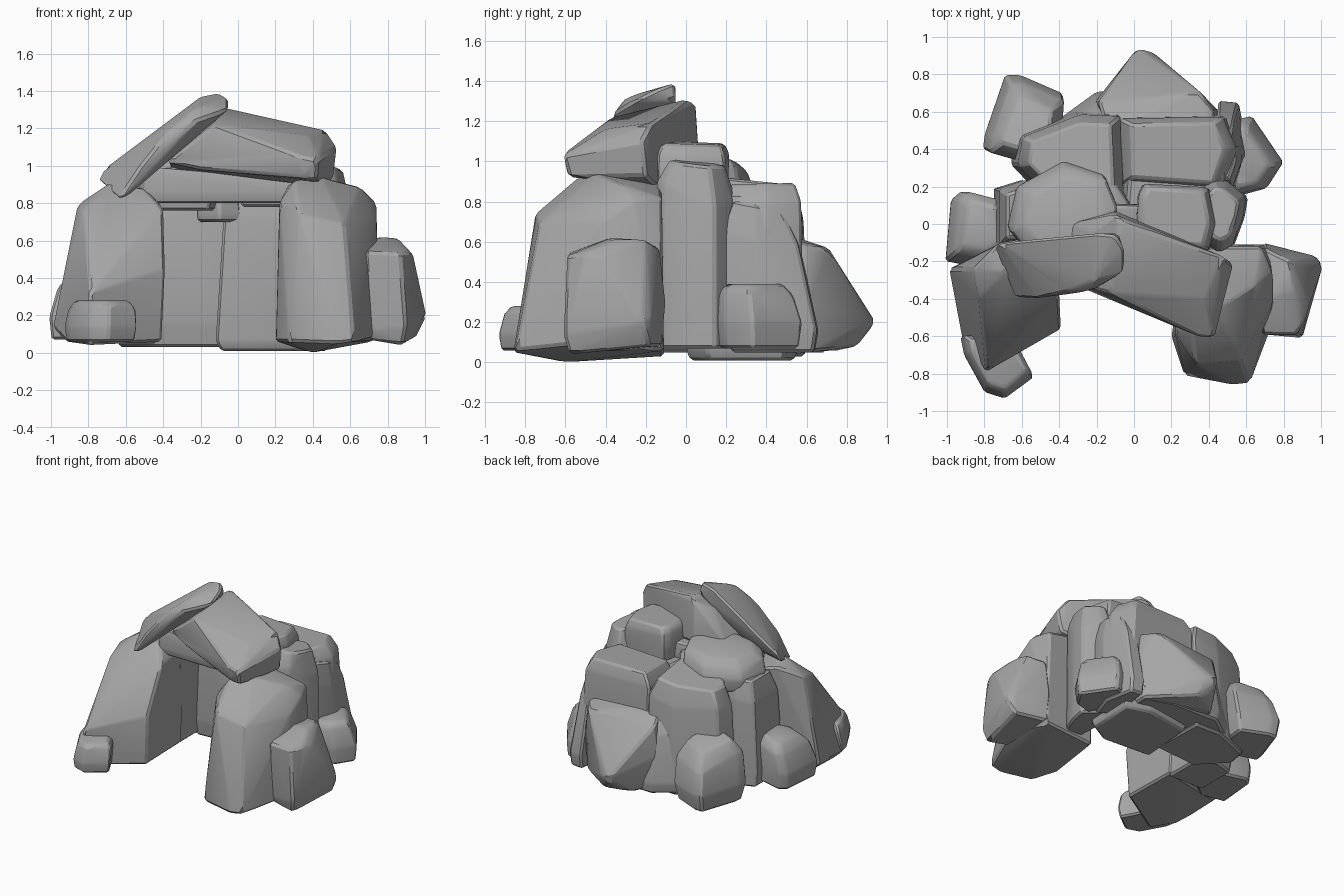
import bpy, bmesh, random
from mathutils import Vector

random.seed(4)
stone = bpy.data.materials.new("stone_grey")
stone.diffuse_color = (0.38, 0.38, 0.38, 1)


def hull(name, pts, bevel=0.014):
    """Faceted stone: convex hull of a few points with softened edges."""
    bm = bmesh.new()
    for p in pts:
        bm.verts.new(p)
    bmesh.ops.convex_hull(bm, input=bm.verts[:])
    loose = [v for v in bm.verts if not v.link_faces]
    bmesh.ops.delete(bm, geom=loose, context='VERTS')
    bmesh.ops.dissolve_limit(bm, angle_limit=0.16, verts=bm.verts[:], edges=bm.edges[:])
    bmesh.ops.bevel(bm, geom=bm.edges[:], offset=bevel, segments=1, profile=0.5,
                    affect='EDGES', clamp_overlap=True)
    bmesh.ops.recalc_face_normals(bm, faces=bm.faces[:])
    me = bpy.data.meshes.new(name)
    bm.to_mesh(me)
    bm.free()
    me.materials.append(stone)
    ob = bpy.data.objects.new(name, me)
    bpy.context.collection.objects.link(ob)
    bpy.ops.object.select_all(action='DESELECT')
    ob.select_set(True)
    bpy.context.view_layer.objects.active = ob
    bpy.ops.object.shade_smooth_by_angle(angle=0.42)
    return ob


def rock(name, outline, z0, z1, top=0.85, shift=(0, 0), slope=(0, 0), belly=0.15,
         shoulder=0.84, cap=0.75, foot=0.92, bevel=0.014):
    """Upright stone: plan outline, tucked-in foot, tapered body, chamfered and tilted cap."""
    c = sum((Vector(p) for p in outline), Vector((0, 0))) / len(outline)
    s, h, pts = Vector(shift), z1 - z0, []
    rings = [(0, foot), (belly, 1), (shoulder, top), (1, top * cap)]
    for i, (f, k) in enumerate(rings):
        for p in outline:
            d = (Vector(p) - c) * k
            q = c + d + s * (f if i > 1 else 0)
            z = z0 + f * h
            if i > 1:
                z += slope[0] * d.x + slope[1] * d.y + random.uniform(-1, 1) * 0.05 * h * (i == 2)
            pts.append((q.x, q.y, z))
    return hull(name, pts, bevel)


# Entrance pillars
hull("left_pillar", [
    (-.93, -.22, .08), (-.92, -.62, .06), (-.79, -.77, .04), (-.41, -.55, .06), (-.42, -.1, .06),
    (-.99, -.24, .14), (-.79, -.79, .32), (-.39, -.56, .45), (-.86, -.24, .79), (-.83, -.4, .75),
    (-.68, -.25, .91), (-.5, -.25, .88), (-.4, -.38, .77), (-.42, -.05, .8), (-.72, -.1, .88)])
hull("right_pillar", [
    (.27, -.81, .06), (.53, -.86, .05), (.62, -.85, .06), (.76, -.48, .1), (.72, -.11, .06), (.3, -.11, .03),
    (.2, -.6, .06), (.4, -.6, 0), (.33, -.75, .74), (.57, -.73, .69), (.74, -.42, .7), (.22, -.58, .8),
    (.3, -.54, .92), (.45, -.45, .94), (.65, -.32, .89), (.74, -.26, .8), (.68, -.12, .82), (.27, -.12, .9)])

# Side walls
rock("left_wall", [(-.75, -.14), (-.75, .2), (-.6, .25), (-.42, .2), (-.42, -.15)],
     .05, .86, top=.92, shift=(.02, 0))
rock("right_column", [(.36, .2), (.42, .27), (.5, .25), (.62, .15), (.6, .03), (.54, -.13), (.46, -.17), (.38, -.12)],
     .07, .99, top=.92, shift=(-.01, 0), slope=(-.1, -.1), cap=.7)
rock("right_back_wall", [(.4, .3), (.45, .66), (.56, .65), (.61, .4), (.54, .2)],
     .05, .78, top=.85, shift=(-.02, -.08), slope=(0, -.2), shoulder=.78, cap=.65)

# Back walls
rock("back_wall", [(-.12, .03), (-.08, .5), (.3, .56), (.5, .5), (.48, .1), (.3, 0)],
     .01, .84, top=.95, shift=(.03, .02), belly=.06, cap=.9)
rock("back_right_shoulder", [(-.06, .2), (-.07, .57), (.08, .55), (.5, .58), (.58, .4), (.5, .16)],
     .3, .89, top=.96, shift=(-.02, 0), slope=(0, .02), cap=.8)
rock("back_left_wall", [(-.66, .32), (-.63, .48), (-.3, .61), (-.07, .6), (-.05, .13), (-.45, .1)],
     .03, .88, top=.93, shift=(.02, -.01), slope=(.1, -.1), cap=.8)
rock("back_filler", [(-.42, .55), (-.2, .71), (.2, .7), (.44, .62), (.42, .4), (-.38, .4)],
     .05, .6, top=.93, shift=(0, -.06), slope=(0, -.15), cap=.8)

# Boulders around the foot
hull("back_boulder", [
    (-.2, .55, .08), (-.08, .76, .06), (.02, .86, .1), (.12, .85, .08), (.42, .62, .05), (.42, .45, .05),
    (-.22, .64, .34), (.02, .945, .2), (.1, .92, .2), (.46, .6, .3),
    (-.19, .65, .57), (.35, .71, .57), (.43, .6, .57), (.41, .48, .62), (-.14, .5, .64)])
rock("back_left_boulder", [(-.81, .4), (-.8, .48), (-.69, .8), (-.61, .8), (-.38, .7), (-.39, .55), (-.6, .34)],
     .06, .51, top=.93, shift=(.03, -.04), slope=(.12, -.25), belly=.3, shoulder=.76, cap=.65, foot=.86)
rock("left_boulder", [(-1.01, -.2), (-.98, .13), (-.92, .18), (-.72, .13), (-.68, -.15), (-.8, -.24)],
     .07, .42, top=.88, shift=(.03, .02), slope=(.2, 0), belly=.35, cap=.7)
rock("front_left_stone", [(-.93, -.6), (-.91, -.7), (-.8, -.9), (-.69, -.935), (-.535, -.82), (-.65, -.6)],
     .06, .28, top=.92, shift=(.01, .02), belly=.35, cap=.8, bevel=.012)
hull("right_boulder", [
    (.7, -.12, .08), (.95, -.18, .08), (.88, -.58, .04), (.7, -.56, .07), (1.01, -.22, .2), (.97, -.17, .22),
    (.9, -.61, .14), (.71, -.59, .12), (.69, -.1, .3), (.7, -.13, .57), (.84, -.2, .61), (.86, -.36, .61),
    (.92, -.5, .54), (.87, -.59, .53), (.68, -.59, .54), (.67, -.3, .58), (.94, -.42, .52), (.75, -.38, .62)])
rock("right_low_boulder", [(.5, .3), (.55, .56), (.63, .58), (.8, .33), (.71, .19), (.56, .15)],
     .07, .39, top=.88, shift=(-.03, -.02), belly=.4, cap=.75)

# Roof stones
rock("ceiling_slab", [(-.58, -.12), (-.5, -.27), (.34, -.28), (.36, .1), (-.5, .12)],
     .8, .97, top=.97, slope=(-.08, 0), belly=.3, cap=.95)
rock("roof_left_stone", [(-.68, -.02), (-.63, .2), (-.38, .34), (-.16, .27), (-.09, .1), (-.14, -.14), (-.55, -.18)],
     .76, 1.02, top=.95, shift=(.02, -.02), slope=(.1, -.1), belly=.4, cap=.75)
rock("gap_stone", [(-.2, .3), (-.1, .24), (.02, .06), (-.1, 0), (-.22, .1)], .7, .92, cap=.7)
rock("roof_back_stone", [(.02, .16), (.05, .22), (.4, .2), (.44, .0), (.4, -.15), (.0, -.12)],
     .78, 1.09, top=.97, slope=(-.03, -.03), belly=.5, cap=.85)
hull("lintel_stone", [
    (-.22, -.04, 1.22), (-.1, .05, 1.29), (-.06, .0, 1.31), (.47, -.17, 1.19), (.53, -.22, 1.1), (.51, -.2, .93),
    (.43, -.61, 1.03), (.34, -.6, 1.05), (.42, -.58, .92), (.38, -.4, 1.16), (-.12, -.37, 1.22),
    (.34, -.59, .94), (-.38, -.3, 1.02), (-.36, 0, .97), (-.1, .07, .98), (.42, -.15, .88), (-.2, -.37, .98)])
hull("leaning_slab", [
    (-.75, -.12, .92), (-.72, -.1, .98), (-.64, -.39, .82), (-.6, -.39, .83), (-.7, -.25, .87),
    (-.55, -.1, 1.06), (-.52, -.4, 1.0), (-.22, -.36, 1.24), (-.36, -.36, 1.2), (-.38, -.1, 1.23),
    (-.2, -.05, 1.37), (-.1, -.06, 1.39), (-.05, -.14, 1.36), (-.05, -.26, 1.3), (-.13, -.2, 1.23),
    (-.22, -.3, 1.32), (-.08, -.05, 1.3), (-.45, -.13, .97), (-.35, -.3, 1.03)])
